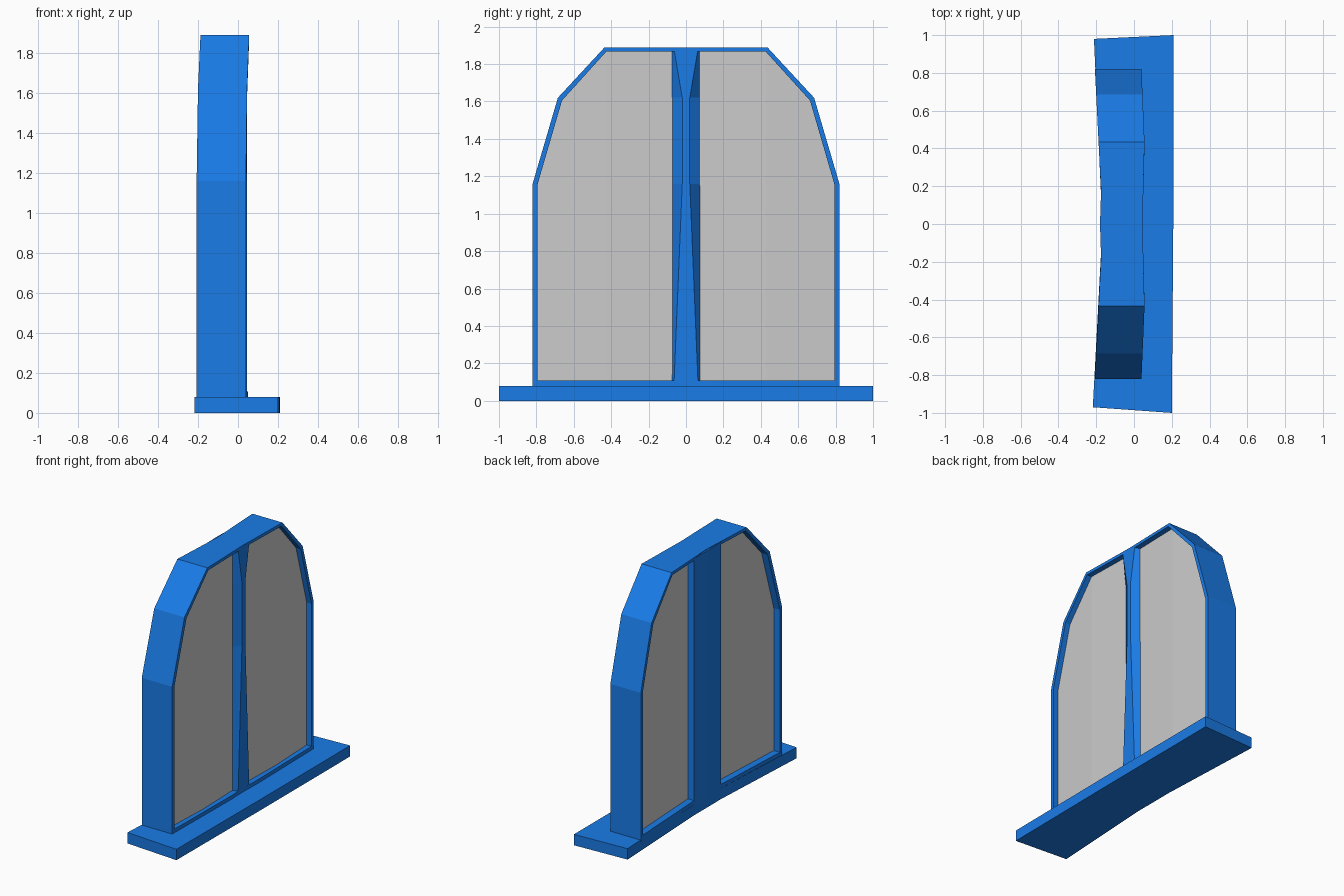
import bpy, bmesh

if "Cube" in bpy.data.objects:
    bpy.data.objects.remove(bpy.data.objects["Cube"])

blue = bpy.data.materials.new("blue_paint")
blue.diffuse_color = (0.01, 0.2, 0.8, 1)
blue.use_nodes = True
blue.node_tree.nodes["Principled BSDF"].inputs["Base Color"].default_value = blue.diffuse_color


def front(y):
    """Front plane of the frame: swept back slightly toward both ends."""
    a = abs(y)
    return 0.045 + 0.011 * a / 0.43 if a < 0.43 else 0.056 - 0.042 * (a - 0.43)


def back(y):
    """Back plane of the frame."""
    return -0.166 - 0.05 * abs(y)


def mirrored(half):
    """Closed (y, z) loop from a half running bottom to top, first and last on y = 0."""
    return half + [(-y, z) for y, z in half[-2:0:-1]]


def make(name, rings, mat=None, cap=True):
    """Loft closed rings of points; cap the ends or join last ring to first."""
    bm = bmesh.new()
    vs = [[bm.verts.new(p) for p in r] for r in rings]
    n = len(rings[0])
    pairs = list(zip(vs, vs[1:]))
    if not cap:
        pairs.append((vs[-1], vs[0]))
    for a, b in pairs:
        for i in range(n):
            j = (i + 1) % n
            bm.faces.new((a[i], a[j], b[j], b[i]))
    if cap:
        bm.faces.new(vs[0])
        bm.faces.new(vs[-1])
    bmesh.ops.recalc_face_normals(bm, faces=bm.faces)
    me = bpy.data.meshes.new(name)
    bm.to_mesh(me)
    bm.free()
    ob = bpy.data.objects.new(name, me)
    bpy.context.collection.objects.link(ob)
    if mat:
        me.materials.append(mat)
    return ob


# Sill slab with slightly skewed ends and a waisted back
plan = [(-0.218, -0.97), (0.2, -1), (0.208, 0), (0.21, 1),
        (-0.212, 0.98), (-0.175, 0.16), (-0.175, -0.16)]
make("window_sill", [[(x, y, z) for x, y in plan] for z in (0, 0.08)], blue)

# Arched outer frame
outer = mirrored([(0, 0.07), (0.16, 0.07), (0.82, 0.07), (0.82, 1.16),
                  (0.685, 1.62), (0.435, 1.89), (0.16, 1.89), (0, 1.89)])
inner = mirrored([(0, 0.107), (0.16, 0.107), (0.795, 0.107), (0.795, 1.152),
                  (0.663, 1.605), (0.425, 1.868), (0.16, 1.868), (0, 1.868)])
make("window_frame", [[(f(y), y, z) for y, z in loop]
                      for loop, f in ((outer, back), (outer, front),
                                      (inner, front), (inner, back))], blue, cap=False)

# Recessed panes, one lofted slab per side of the post
columns = [(0.05, 1.875), (0.16, 1.875), (0.427, 1.875), (0.668, 1.61), (0.8, 1.155)]
for side, s in (("left", -1), ("right", 1)):
    make(side + "_pane", [[(back(y) + 0.05, s * y, 0.1), (front(y) - 0.04, s * y, 0.1),
                           (front(y) - 0.04, s * y, top), (back(y) + 0.05, s * y, top)]
                          for y, top in columns])

# Centre post: tapered ridge at the front, broad flat strip at the back
rings = []
for z, w in ((0.075, 0.065), (1.16, 0.02), (1.62, 0.02), (1.885, 0.065)):
    half = [(0.046, w), (0.004, 0.077), (-0.08, 0.077), (-0.1, 0.155), (-0.175, 0.155)]
    sec = half + [(-0.18, 0)] + [(x, -y) for x, y in reversed(half)]
    rings.append([(x, y, z) for x, y in sec])
make("centre_post", rings, blue)
